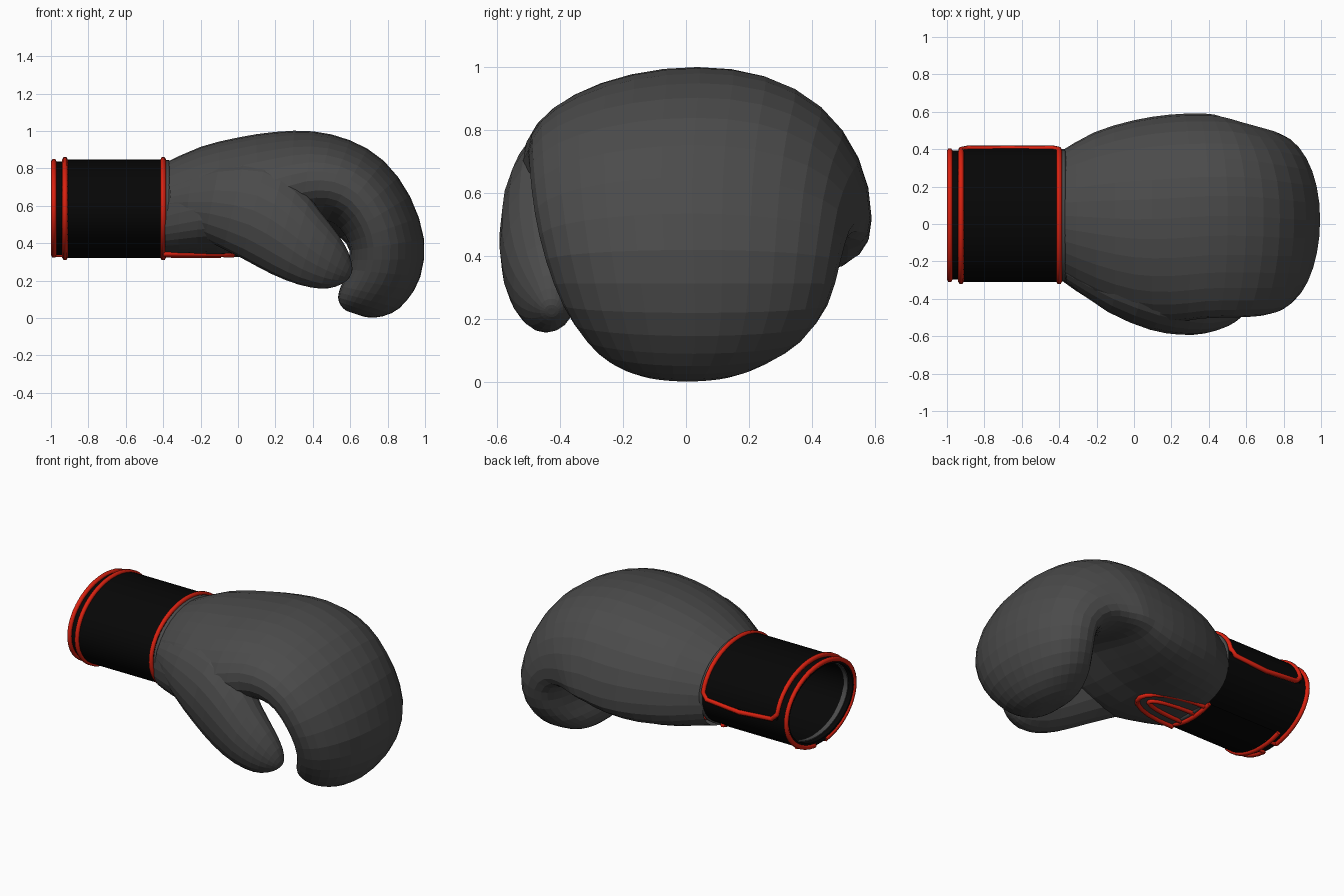
import bpy, bmesh, math

if "Cube" in bpy.data.objects:
    bpy.data.objects.remove(bpy.data.objects["Cube"])


def material(name, rgb):
    m = bpy.data.materials.new(name)
    m.diffuse_color = (*rgb, 1)
    m.use_nodes = True
    m.node_tree.nodes["Principled BSDF"].inputs["Base Color"].default_value = m.diffuse_color
    return m


GREY = material("leather_grey", (0.07, 0.07, 0.07))
BLACK = material("cuff_black", (0.002, 0.002, 0.002))
RED = material("trim_red", (0.7, 0.015, 0.005))


def loft(name, rings, mat, caps=(False, False), wrap=False, ring_closed=True, smooth=False):
    bm = bmesh.new()
    vs = [[bm.verts.new(p) for p in r] for r in rings]
    n = len(rings[0])
    pairs = list(zip(vs, vs[1:])) + ([(vs[-1], vs[0])] if wrap else [])
    for a, b in pairs:
        for i in range(n if ring_closed else n - 1):
            j = (i + 1) % n
            bm.faces.new((a[i], a[j], b[j], b[i]))
    if caps[0]:
        bm.faces.new(vs[0])
    if caps[1]:
        bm.faces.new(vs[-1])
    bmesh.ops.recalc_face_normals(bm, faces=bm.faces)
    me = bpy.data.meshes.new(name)
    bm.to_mesh(me)
    bm.free()
    ob = bpy.data.objects.new(name, me)
    bpy.context.collection.objects.link(ob)
    me.materials.append(mat)
    if smooth:
        bpy.ops.object.select_all(action='DESELECT')
        ob.select_set(True)
        bpy.context.view_layer.objects.active = ob
        bpy.ops.object.shade_smooth_by_angle(angle=math.radians(35))
    return ob


def refine(rows, k):
    """Catmull-Rom interpolation between section rows."""
    out = []
    for i in range(len(rows) - 1):
        p0, p1, p2 = rows[max(i - 1, 0)], rows[i], rows[i + 1]
        p3 = rows[min(i + 2, len(rows) - 1)]
        for s in range(k):
            t = s / k
            out.append([0.5 * (2 * b + (c - a) * t + (2 * a - 5 * b + 4 * c - d) * t * t
                               + (3 * b - a - 3 * c + d) * t ** 3)
                        for a, b, c, d in zip(p0, p1, p2, p3)])
    return out + [rows[-1]]


def section(row, n, wide, power):
    """Ring from outer (x,z), inner (x,z), y range; tilt lowers the far (+y) edge inward."""
    ox, oz, ix, iz, y0, y1, tilt = row
    cx, cz = ix + (ox - ix) * wide, iz + (oz - iz) * wide
    pts = []
    for i in range(n):
        t = 2 * math.pi * i / n
        c, s = math.cos(t), math.sin(t)
        lean = tilt * (s if s > 0 else 0.15 * s) * (1 - max(c, 0))
        if c < 0:
            c = -abs(c) ** power
            s = math.copysign(abs(s) ** power, s)
        f, ex, ez = (-c, ix - cx, iz - cz) if c < 0 else (c, ox - cx, oz - cz)
        pts.append((cx + ex * f + (ix - cx) * lean, (y0 + y1) / 2 + (y1 - y0) / 2 * s,
                    cz + ez * f + (iz - cz) * lean))
    return pts


def tube(name, pts, r, closed=False, mat=RED):
    cu = bpy.data.curves.new(name, 'CURVE')
    cu.dimensions = '3D'
    cu.bevel_depth, cu.bevel_resolution, cu.use_fill_caps = r, 1, True
    sp = cu.splines.new('POLY')
    sp.points.add(len(pts) - 1)
    for p, q in zip(sp.points, pts):
        p.co = (*q, 1)
    sp.use_cyclic_u = closed
    cu.materials.append(mat)
    ob = bpy.data.objects.new(name, cu)
    bpy.context.collection.objects.link(ob)
    return ob


def arc(x, off=0.0, a0=0, a1=360, n=40):
    """Points on the cuff's oval; full circle leaves out the repeated end."""
    m = n if a1 - a0 >= 360 else n - 1
    out = []
    for i in range(n):
        t = math.radians(a0 + (a1 - a0) * i / m)
        out.append((x, 0.047 + (0.345 + off) * math.cos(t), 0.585 + (0.252 + off) * math.sin(t)))
    return out


# Main fist: back of hand curling over to the finger tips
BODY = [
    (-0.39, 0.83, -0.39, 0.335, -0.30, 0.39, 0),
    (-0.20, 0.915, -0.22, 0.335, -0.42, 0.49, 0.2),
    (0.00, 0.965, 0.00, 0.345, -0.505, 0.555, 0.35),
    (0.20, 0.995, 0.19, 0.41, -0.525, 0.585, 0.6),
    (0.40, 0.998, 0.33, 0.49, -0.505, 0.59, 0.85),
    (0.60, 0.95, 0.43, 0.52, -0.50, 0.585, 1.0),
    (0.78, 0.84, 0.51, 0.50, -0.495, 0.555, 0.9),
    (0.92, 0.65, 0.57, 0.44, -0.48, 0.52, 0.5),
    (0.995, 0.42, 0.60, 0.36, -0.445, 0.49, 0.2),
    (0.975, 0.22, 0.59, 0.26, -0.39, 0.45, 0.1),
    (0.90, 0.09, 0.55, 0.17, -0.32, 0.37, 0),
    (0.82, 0.025, 0.535, 0.11, -0.25, 0.27, 0),
    (0.73, 0.002, 0.55, 0.065, -0.17, 0.18, 0),
    (0.67, 0.008, 0.58, 0.038, -0.10, 0.10, 0),
]
loft("glove_body", [section(r, 32, 0.42, 0.8) for r in refine(BODY, 2)], GREY, (False, True))

# Thumb lying along the front side
THUMB = [
    (-0.36, 0.72, -0.37, 0.51, -0.31, -0.12, 0),
    (-0.10, 0.82, -0.18, 0.42, -0.47, -0.14, 0),
    (0.15, 0.83, 0.02, 0.32, -0.565, -0.20, 0),
    (0.32, 0.72, 0.18, 0.235, -0.592, -0.26, 0),
    (0.44, 0.57, 0.32, 0.18, -0.585, -0.31, 0),
    (0.54, 0.44, 0.44, 0.157, -0.55, -0.34, 0),
    (0.595, 0.34, 0.52, 0.167, -0.505, -0.36, 0),
    (0.612, 0.265, 0.575, 0.195, -0.465, -0.39, 0),
    (0.606, 0.235, 0.595, 0.215, -0.44, -0.415, 0),
]
loft("thumb", [section(r, 20, 0.5, 1) for r in refine(THUMB, 2)], GREY, (True, True))

# Hollow wrist cuff and the grey welt where it meets the fist
loft("cuff", [arc(-0.99), arc(-0.39), arc(-0.39, -0.025), arc(-0.99, -0.025)],
     BLACK, wrap=True, smooth=True)
tube("wrist_welt", arc(-0.378, -0.004), 0.014, True, GREY)
loft("cuff_lining", [arc(-0.96, -0.026), arc(-0.93, -0.026), arc(-0.93, -0.032), arc(-0.96, -0.032)],
     GREY, wrap=True, smooth=True)

# Closing strap wrapped over the top, ending on the back side and underneath
A0, A1 = 2, 296
loft("strap", [arc(x, o, A0, A1, 36) for x, o in
               ((-0.925, 0), (-0.925, 0.011), (-0.40, 0.011), (-0.40, 0))],
     BLACK, wrap=True, ring_closed=False, smooth=True)

# Red piping: strap outline with rounded free corners, and the cuff's open end
wrist_edge = arc(-0.40, 0.011, A0 + 8, A1, 36)
cuff_edge = arc(-0.925, 0.011, A0 + 8, A1, 36)
free_end = [arc(x, 0.013, a, a + 1, 2)[0] for x, a in
            ((-0.89, A0), (-0.66, A0 - 4), (-0.43, A0))]
tube("strap_piping", wrist_edge[::-1] + free_end[::-1] + cuff_edge, 0.015)
tube("cuff_end_piping", arc(-0.985, 0, -80, 262, 40), 0.015)
for i, a in enumerate((-80, 262)):
    tube("cuff_notch_piping_%d" % i, [arc(x, 0, a, a + 1, 2)[0] for x in (-0.985, -0.90)], 0.012)

# Red-edged gusset on the palm side of the wrist
for name, w, tip, z in (("gusset_piping_outer", 0.15, -0.03, 0.336),
                        ("gusset_piping_inner", 0.06, -0.10, 0.334)):
    pts = []
    for i in range(13):
        t = math.pi * (i / 12 - 0.5)
        pts.append((-0.40 + (tip + 0.40) * max(math.cos(t), 0) ** 0.9,
                    0.02 + w * math.sin(t), z + 0.3 * (w * math.sin(t)) ** 2))
    tube(name, pts, 0.015)
